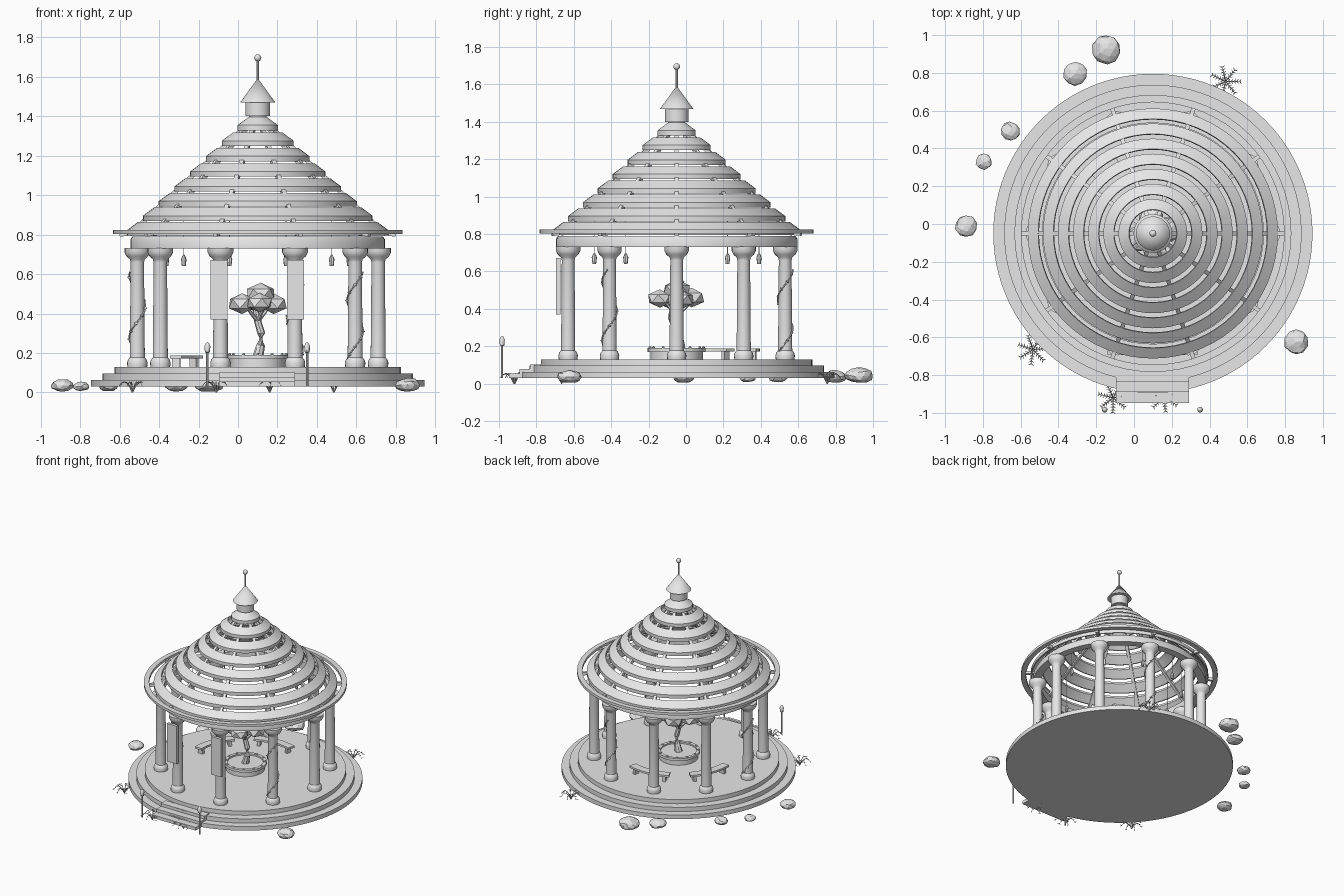
import bpy, bmesh, math, random
from mathutils import Vector, Matrix

if "Cube" in bpy.data.objects:
    bpy.data.objects.remove(bpy.data.objects["Cube"])

random.seed(4)
CX, CY = 0.1, -0.05          # pavilion axis
stone = bpy.data.materials.new("pale_grey")
stone.diffuse_color = (0.8, 0.8, 0.8, 1)
stone.use_nodes = True
stone.node_tree.nodes["Principled BSDF"].inputs["Base Color"].default_value = stone.diffuse_color


def finish(bm, name, smooth=True):
    bmesh.ops.recalc_face_normals(bm, faces=bm.faces)
    me = bpy.data.meshes.new(name)
    bm.to_mesh(me)
    bm.free()
    me.materials.append(stone)
    if smooth:
        me.shade_smooth()
        me.set_sharp_from_angle(angle=math.radians(35))
    ob = bpy.data.objects.new(name, me)
    bpy.context.collection.objects.link(ob)
    return ob


def lathe(bm, profile, x=CX, y=CY, segs=64, closed=False):
    """Spin an (r, z) profile about a vertical axis; closed makes a hollow ring."""
    rows = []
    for r, z in profile:
        if r == 0:
            rows.append([bm.verts.new((x, y, z))] * segs)
        else:
            rows.append([bm.verts.new((x + r * math.cos(2 * math.pi * i / segs),
                                       y + r * math.sin(2 * math.pi * i / segs), z)) for i in range(segs)])
    pairs = list(zip(rows, rows[1:])) + ([(rows[-1], rows[0])] if closed else [])
    for a, b in pairs:
        for i in range(segs):
            j = (i + 1) % segs
            bm.faces.new(list(dict.fromkeys((a[i], a[j], b[j], b[i]))))


def box(bm, lo, hi):
    lo, hi = Vector(lo), Vector(hi)
    m = Matrix.Translation((lo + hi) / 2) @ Matrix.Diagonal((*(hi - lo), 1))
    bmesh.ops.create_cube(bm, size=1, matrix=m)


def bar(bm, p, q, w, h):
    """Square bar from p to q."""
    p, q = Vector(p), Vector(q)
    d = q - p
    m = Matrix.Translation((p + q) / 2) @ d.to_track_quat('X', 'Z').to_matrix().to_4x4()
    bmesh.ops.create_cube(bm, size=1, matrix=m @ Matrix.Diagonal((d.length, w, h, 1)))


def tube(bm, pts, radii, sides=8):
    """Tapered tube along a path."""
    rings = []
    pts = [Vector(p) for p in pts]
    for i, p in enumerate(pts):
        d = pts[min(i + 1, len(pts) - 1)] - pts[max(i - 1, 0)]
        rot = d.to_track_quat('Z', 'Y')
        rings.append([bm.verts.new(p + rot @ Vector((radii[i] * math.cos(2 * math.pi * k / sides),
                                                     radii[i] * math.sin(2 * math.pi * k / sides), 0)))
                      for k in range(sides)])
    for a, b in zip(rings, rings[1:]):
        for k in range(sides):
            n = (k + 1) % sides
            bm.faces.new((a[k], a[n], b[n], b[k]))
    bm.faces.new(rings[0])
    bm.faces.new(rings[-1])


def polar(r, deg, z):
    a = math.radians(deg)
    return Vector((CX + r * math.cos(a), CY + r * math.sin(a), z))


# Stepped round platform
bm = bmesh.new()
lathe(bm, [(0, .03), (.845, .03), (.845, .063), (.787, .063), (.787, .097),
           (.726, .097), (.726, .13), (0, .13)], segs=96)
finish(bm, "platform")

# Entrance stairs
for i, (y, z) in enumerate([(-.947, .055), (-.89, .078), (-.835, .102)]):
    bm = bmesh.new()
    box(bm, (-.095, y, .03), (.29, -.775, z))
    finish(bm, "stair_%d" % i, False)

# Ten columns with flared bases and capitals
bm = bmesh.new()
for k in range(10):
    c = polar(.61, 36 * k, 0)
    lathe(bm, [(0, .13), (.05, .13), (.052, .15), (.048, .165), (.038, .178), (.034, .66), (.038, .675),
               (.055, .69), (.065, .71), (.065, .732), (0, .732)], c.x, c.y, 20)
finish(bm, "columns")

# Ring beam and thin eave ring
bm = bmesh.new()
lathe(bm, [(.585, .73), (.645, .73), (.645, .775), (.635, .79), (.585, .79)], closed=True)
finish(bm, "ring_beam")
bm = bmesh.new()
lathe(bm, [(.695, .803), (.733, .803), (.733, .823), (.695, .823)], closed=True)
finish(bm, "eave_ring")

# Open roof of stacked sloped rings
for i in range(8):
    r, z = .662 - .08 * i, .795 + .0725 * i + .0005 * i * i
    t = .055
    bm = bmesh.new()
    lathe(bm, [(r - .008, z), (r, z), (r, z + .027), (r - t, z + .068), (r - t - .004, z + .05)], closed=True)
    finish(bm, "roof_ring_%d" % i)

# Radial rafters
bm = bmesh.new()
for k in range(10):
    bar(bm, polar(.7, 36 * k, .80), polar(.62, 36 * k, .81), .022, .022)
    bar(bm, polar(.65, 36 * k, .80), polar(.05, 36 * k, 1.36), .022, .022)
finish(bm, "rafters", False)

# Spire: drum, cone cap, pole and ball
bm = bmesh.new()
lathe(bm, [(0, 1.385), (.045, 1.385), (.045, 1.40), (.063, 1.40), (.063, 1.468), (.09, 1.468), (0, 1.592)], segs=32)
lathe(bm, [(.006, 1.57), (.006, 1.69)], segs=8)
bmesh.ops.create_uvsphere(bm, u_segments=16, v_segments=10, radius=.018,
                          matrix=Matrix.Translation((CX, CY, 1.695)))
finish(bm, "spire")

# Planter with a beaded rim
bm = bmesh.new()
lathe(bm, [(0, .13), (.14, .13), (.14, .17), (.155, .17), (.155, .19), (.13, .19), (.13, .178), (0, .178)], segs=48)
for k in range(12):
    bmesh.ops.create_icosphere(bm, subdivisions=1, radius=.009,
                               matrix=Matrix.Translation(polar(.143, 30 * k, .192)))
finish(bm, "planter")

# Crooked tree
bm = bmesh.new()
tube(bm, [(.1, CY, .175), (.115, CY, .24), (.118, CY, .30), (.10, CY, .36), (.09, CY, .41), (.09, CY, .47)],
     [.028, .022, .02, .018, .015, .01])
for x, y in ((.17, .0), (.03, -.12), (.14, -.12), (.03, .04)):
    tube(bm, [(.1, CY, .36), ((.1 + x) / 2, (CY + y) / 2, .405), (x, y, .45)], [.011, .009, .006], 6)
finish(bm, "tree_trunk")
bm = bmesh.new()
for x, y, z, r in ((.02, -.08, .45, .075), (.18, -.03, .45, .075), (.11, -.14, .455, .07),
                   (.09, .03, .46, .075), (.115, -.05, .50, .08)):
    m = Matrix.Translation((x, y, z)) @ Matrix.Rotation(random.random() * 6, 4, 'Z') @ Matrix.Diagonal((1, 1, .7, 1))
    bmesh.ops.create_icosphere(bm, subdivisions=1, radius=r, matrix=m)
finish(bm, "tree_foliage", False)

# Curved benches on block legs
for n, (a0, a1) in enumerate([(72, 116), (136, 180)]):
    bm = bmesh.new()
    rows = []
    for i in range(13):
        a = a0 + (a1 - a0) * i / 12
        rows.append([bm.verts.new(polar(r, a, z)) for r, z in
                     ((.385, .172), (.445, .172), (.445, .187), (.385, .187))])
    for p, q in zip(rows, rows[1:]):
        for k in range(4):
            bm.faces.new((p[k], p[(k + 1) % 4], q[(k + 1) % 4], q[k]))
    bm.faces.new(rows[0])
    bm.faces.new(rows[-1])
    for a in (a0 + 5, a1 - 5):
        bar(bm, polar(.395, a, .152), polar(.435, a, .152), .022, .044)
    finish(bm, "bench_%d" % n, False)

# Hanging lanterns
bm = bmesh.new()
for k in range(10):
    c = polar(.463, 36 * k, 0)
    lathe(bm, [(0, .64), (.01, .64), (.014, .675), (.008, .69), (.002, .70), (.002, .93)], c.x, c.y, 8)
finish(bm, "lanterns")

# Banners on the two entrance columns
for n, x in enumerate((-.097, .292)):
    bm = bmesh.new()
    box(bm, (x - .043, -.694, .37), (x + .043, -.672, .672))
    finish(bm, "banner_%d" % n, False)

# Lamp posts beside the stairs
for n, x in enumerate((-.155, .35)):
    bm = bmesh.new()
    lathe(bm, [(0, .03), (.006, .03), (.006, .20), (.013, .205), (.015, .235), (.008, .25), (0, .255)], x, -.983, 10)
    finish(bm, "lamp_post_%d" % n)

# Leafy vines winding up three columns
bm = bmesh.new()
for deg in (-36, 72, 180):
    c = polar(.61, deg, 0)
    pts = []
    for i in range(37):
        a = math.radians(deg + 200 + i * 15)
        pts.append(c + Vector((.041 * math.cos(a), .041 * math.sin(a), .14 + .47 * i / 36)))
    tube(bm, pts, [.004] * 37, 5)
    for p in pts[1::3]:
        m = Matrix.Translation(p) @ Matrix.Rotation(random.random() * 6, 4, 'X') @ Matrix.Diagonal((1, .5, .8, 1))
        bmesh.ops.create_icosphere(bm, subdivisions=1, radius=.011, matrix=m)
finish(bm, "vines", False)

# Scattered boulders
for n, (x, y, r) in enumerate([(-.145, .925, .077), (-.31, .795, .063), (-.655, .49, .05),
                               (-.795, .33, .043), (-.89, -.01, .058), (.86, -.625, .064)]):
    bm = bmesh.new()
    m = Matrix.Translation((x, y, .015 + r * .35)) @ Matrix.Diagonal((1, 1, .55, 1))
    bmesh.ops.create_icosphere(bm, subdivisions=2, radius=r, matrix=m)
    for v in bm.verts:
        v.co += Vector([random.uniform(-.06, .06) * r for _ in range(3)])
        v.co.z = max(v.co.z, .005)
    finish(bm, "boulder_%d" % n, False)

# Ferns: arching fronds with paired leaflets
for n, (x, y) in enumerate([(.485, .755), (-.535, -.665), (-.11, -.92), (.16, -.915)]):
    bm = bmesh.new()
    for f in range(7):
        a = f * 2 * math.pi / 7 + n
        d, s = Vector((math.cos(a), math.sin(a), 0)), Vector((-math.sin(a), math.cos(a), 0))
        pts = [Vector((x, y, 0)) + d * .075 * t + Vector((0, 0, .15 * t * (1.2 - t)))
               for t in (0, .2, .4, .6, .8, 1)]
        tube(bm, pts, [.003, .003, .0025, .0025, .002, .001], 4)
        for p in pts[1:]:
            for side in (-1, 1):
                tip = p + s * side * .016 + d * .01
                bm.faces.new([bm.verts.new(v) for v in (p - d * .004, tip, p + d * .005)])
    finish(bm, "fern_%d" % n, False)
